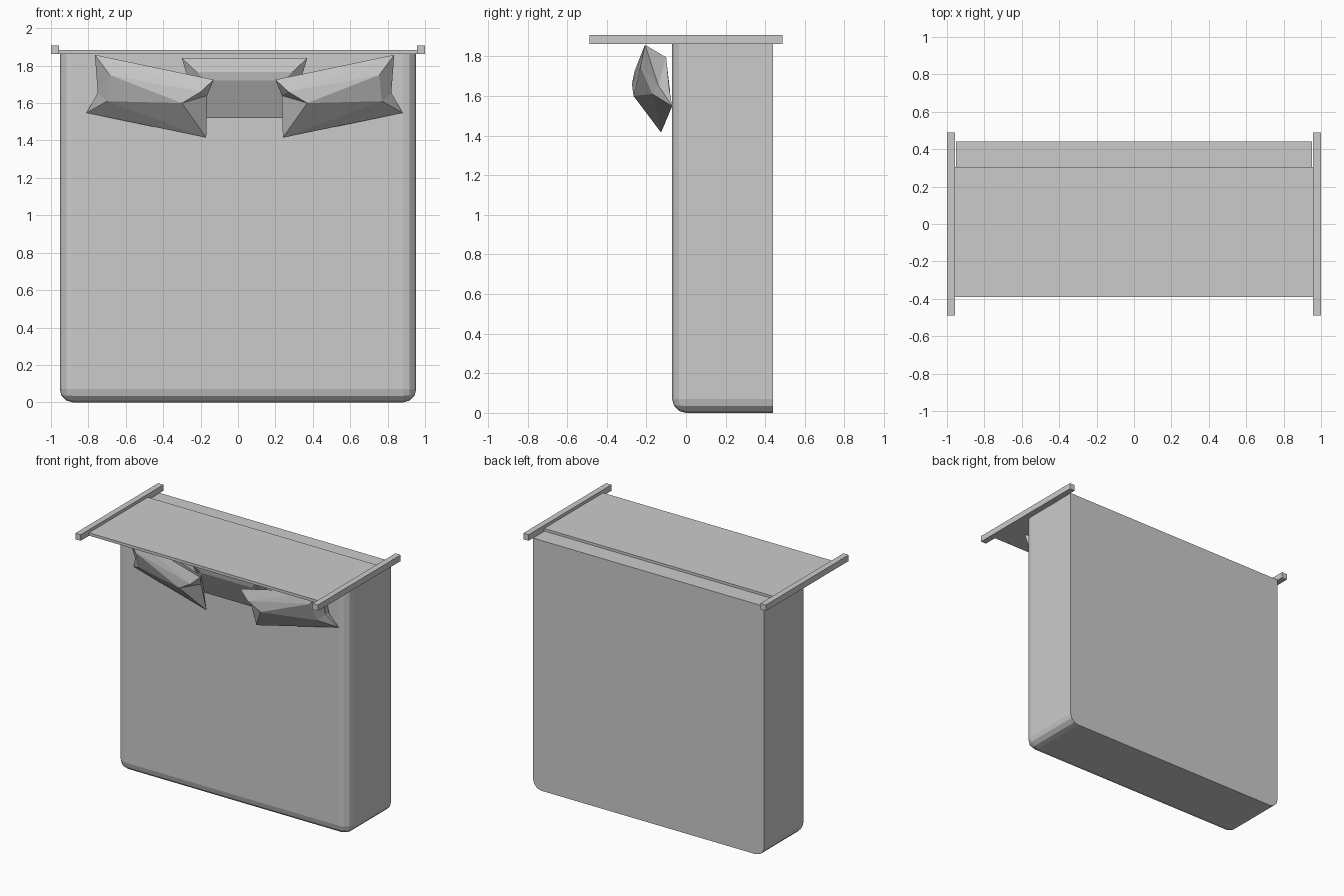
import bpy, bmesh

if "Cube" in bpy.data.objects:
    bpy.data.objects.remove(bpy.data.objects["Cube"])

def finish(name, bm):
    bmesh.ops.recalc_face_normals(bm, faces=bm.faces)
    me = bpy.data.meshes.new(name)
    bm.to_mesh(me)
    bm.free()
    ob = bpy.data.objects.new(name, me)
    bpy.context.collection.objects.link(ob)
    return ob

def box_bm(x0, x1, y0, y1, z0, z1):
    bm = bmesh.new()
    bmesh.ops.create_cube(bm, size=1)
    for v in bm.verts:
        v.co = (x0 if v.co.x < 0 else x1, y0 if v.co.y < 0 else y1, z0 if v.co.z < 0 else z1)
    return bm

# Main body: rounded front verticals, front bottom and bottom side edges
bm = box_bm(-0.953, 0.953, -0.07, 0.44, 0, 1.865)
def rounded(e):
    a, b = (v.co for v in e.verts)
    front = a.y < 0 and b.y < 0
    bottom = a.z < 0.1 and b.z < 0.1
    side = abs(a.x - b.x) < 0.01
    vertical = abs(a.z - b.z) > 0.1
    return (front and vertical) or (front and bottom) or (bottom and side)
bmesh.ops.bevel(bm, geom=[e for e in bm.edges if rounded(e)], offset=0.07,
                segments=3, profile=0.5, affect='EDGES')
finish("body", bm)

# Top panel and its two end rails
finish("top_panel", box_bm(-0.956, 0.956, -0.39, 0.305, 1.863, 1.884))
for s, side in ((-1, "left"), (1, "right")):
    xs = sorted((s * 0.956, s * 1.0))
    finish(side + "_rail", box_bm(*xs, -0.488, 0.488, 1.862, 1.907))

# Faceted drape: two end outlines bridged, each end closed with a sunken fan
def drape(name, ring_a, ring_b, hub_a, hub_b, mirror=None):
    bm = bmesh.new()
    def vert(p):
        x = p[0] if mirror is None else 2 * mirror - p[0]
        return bm.verts.new((x, p[1], p[2]))
    a, b = [vert(p) for p in ring_a], [vert(p) for p in ring_b]
    ha, hb = vert(hub_a), vert(hub_b)
    n = len(a)
    for i in range(n):
        j = (i + 1) % n
        bm.faces.new((a[i], a[j], b[j]))
        bm.faces.new((a[i], b[j], b[i]))
        bm.faces.new((a[j], a[i], ha))
        bm.faces.new((b[i], b[j], hb))
    return finish(name, bm)

MID = 0.035
outer = [(-.765, -.207, 1.858), (-.685, -.23, 1.75), (-.70, -.17, 1.61),
         (-.81, -.07, 1.548), (-.74, -.085, 1.64), (-.72, -.10, 1.795)]
inner = [(-.13, -.26, 1.725), (-.20, -.273, 1.66), (-.30, -.265, 1.60),
         (-.17, -.126, 1.415), (-.21, -.10, 1.53), (-.20, -.14, 1.67)]
hubs = (-.75, -.14, 1.655), (-.165, -.20, 1.64)
drape("left_drape", outer, inner, *hubs)
drape("right_drape", outer, inner, *hubs, mirror=MID)

# Centre drape, symmetric end to end
end = [(-.30, -.19, 1.84), (-.22, -.20, 1.765), (-.17, -.19, 1.72),
       (-.27, -.085, 1.52), (-.22, -.08, 1.62), (-.24, -.10, 1.79)]
hub = (-.25, -.13, 1.67)
flip = lambda p: (2 * MID - p[0], p[1], p[2])
drape("centre_drape", end, [flip(p) for p in end], hub, flip(hub))
